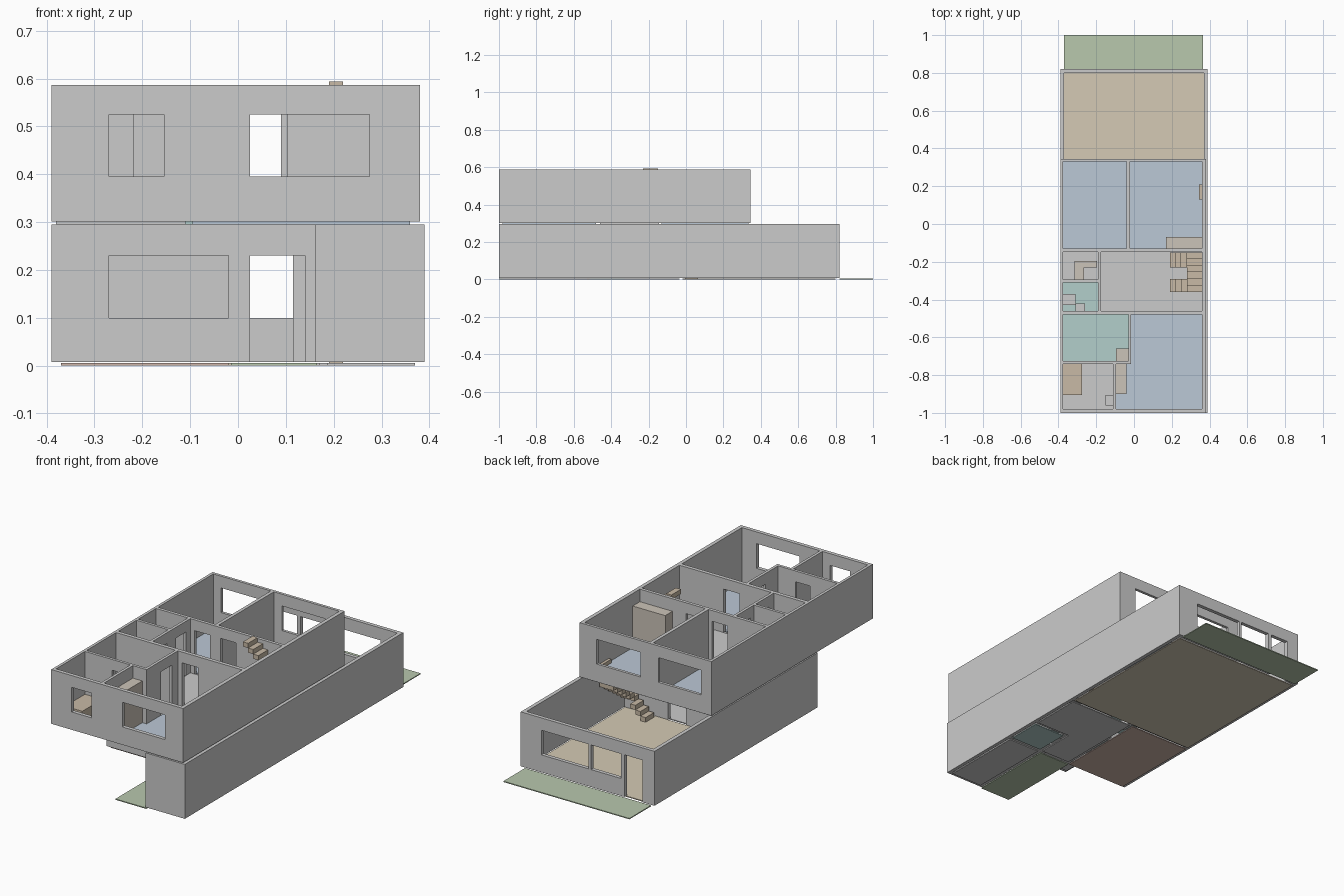
import bpy, bmesh
from mathutils import Vector

if "Cube" in bpy.data.objects:
    bpy.data.objects.remove(bpy.data.objects["Cube"])

MATS = {}
COLORS = {
    "blue": (0.50, 0.58, 0.67), "teal": (0.45, 0.62, 0.60), "beige": (0.66, 0.59, 0.46),
    "green": (0.48, 0.58, 0.42), "red": (0.62, 0.46, 0.40), "wood": (0.58, 0.49, 0.38),
    "stone": (0.60, 0.55, 0.48),
}


def finish(name, bm, color=None):
    bmesh.ops.recalc_face_normals(bm, faces=bm.faces)
    me = bpy.data.meshes.new(name)
    bm.to_mesh(me)
    bm.free()
    ob = bpy.data.objects.new(name, me)
    bpy.context.collection.objects.link(ob)
    if color:
        if color not in MATS:
            MATS[color] = bpy.data.materials.new(color)
            MATS[color].diffuse_color = (*COLORS[color], 1)
        me.materials.append(MATS[color])
    return ob


def add_box(bm, x0, x1, y0, y1, z0, z1):
    vs = bmesh.ops.create_cube(bm, size=1)["verts"]
    for v in vs:
        v.co = Vector(((x0 + x1) / 2 + v.co.x * (x1 - x0),
                       (y0 + y1) / 2 + v.co.y * (y1 - y0),
                       (z0 + z1) / 2 + v.co.z * (z1 - z0)))


def box(name, x0, x1, y0, y1, z0, z1, color=None):
    bm = bmesh.new()
    add_box(bm, x0, x1, y0, y1, z0, z1)
    return finish(name, bm, color)


def wall(name, axis, at, a, b, z0, z1, holes=(), t=0.02):
    """Wall along axis from a to b, occupying at..at+t; holes are (a, b, z0, z1)."""
    bm = bmesh.new()
    us = sorted({a, b, *[h[0] for h in holes], *[h[1] for h in holes]})
    zs = sorted({z0, z1, *[h[2] for h in holes], *[h[3] for h in holes]})

    def pt(u, z):
        return bm.verts.new((u, at, z) if axis == "x" else (at, u, z))
    for u0, u1 in zip(us, us[1:]):
        for w0, w1 in zip(zs, zs[1:]):
            um, wm = (u0 + u1) / 2, (w0 + w1) / 2
            if not any(h[0] < um < h[1] and h[2] < wm < h[3] for h in holes):
                bm.faces.new([pt(u0, w0), pt(u1, w0), pt(u1, w1), pt(u0, w1)])
    bmesh.ops.remove_doubles(bm, verts=bm.verts, dist=1e-5)
    res = bmesh.ops.extrude_face_region(bm, geom=bm.faces[:], use_keep_orig=True)
    shift = (0, t, 0) if axis == "x" else (t, 0, 0)
    bmesh.ops.translate(bm, vec=shift, verts=[g for g in res["geom"] if isinstance(g, bmesh.types.BMVert)])
    return finish(name, bm)


def stairs(name, y0, z0, rise=0.0244):
    """U-shaped flight: in along +x, along the side wall, back along -x."""
    bm = bmesh.new()
    steps = [(0.19 + 0.03 * i, 0.22 + 0.03 * i, y0, y0 + 0.07) for i in range(3)]
    steps += [(0.28, 0.36, y0 + 0.035 * i, y0 + 0.035 * (i + 1)) for i in range(6)]
    steps += [(0.25 - 0.03 * i, 0.28 - 0.03 * i, y0 + 0.13, y0 + 0.21) for i in range(3)]
    for i, s in enumerate(steps):
        add_box(bm, *s, z0 + rise * i, z0 + rise * (i + 1))
    return finish(name, bm, "wood")


# Ground storey floors
F = 0.005
for n, x0, x1, y0, y1, c in [
    ("back_garden", -0.37, 0.365, 0.82, 1.0, "green"),
    ("porch", -0.015, 0.165, -1.0, -0.535, "green"),
    ("family_floor", -0.37, 0.37, -0.02, 0.80, "beige"),
    ("front_room_floor", -0.37, -0.02, -0.53, -0.035, "red"),
    ("hall_floor", 0.0, 0.17, -0.515, -0.035, None),
    ("hall_floor_side", 0.17, 0.37, -0.31, -0.035, None),
    ("washroom_floor", 0.19, 0.37, -0.51, -0.33, "teal"),
    ("store_floor", 0.187, 0.37, -0.98, -0.53, None),
]:
    box(n, x0, x1, y0, y1, 0, F, c)

# Ground storey walls
L, H = 0.008, 0.295
D, W0, W1 = 0.23, 0.10, 0.23
for n, axis, at, a, b, holes in [
    ("lower_left_wall", "y", -0.39, -0.54, 0.82, []),
    ("lower_right_wall", "y", 0.37, -1.0, 0.82, []),
    ("lower_back_wall", "x", 0.80, -0.37, 0.37,
     [(-0.005, 0.27, W0, W1), (-0.195, -0.02, W0, W1), (-0.32, -0.215, L, D)]),
    ("lower_front_wall", "x", -0.54, -0.37, 0.162,
     [(-0.27, -0.02, W0, W1), (0.025, 0.14, L, D)]),
    ("store_front_wall", "x", -1.0, 0.162, 0.37, []),
    ("store_side_wall", "y", 0.162, -0.98, -0.52, []),
    ("store_back_wall", "x", -0.54, 0.182, 0.37, []),
    ("lower_cross_wall", "x", -0.035, -0.37, 0.37, [(0.01, 0.115, L, D)]),
    ("front_room_wall", "y", -0.02, -0.52, -0.035, [(-0.2, -0.1, L, D)]),
    ("washroom_side_wall", "y", 0.162, -0.52, -0.31, [(-0.45, -0.37, L, D)]),
    ("washroom_back_wall", "x", -0.33, 0.182, 0.37, []),
]:
    wall(n, axis, at, a, b, L, H, holes)

# Upper storey floors
for n, x0, x1, y0, y1, c in [
    ("back_left_bedroom_floor", -0.38, -0.04, -0.13, 0.335, "blue"),
    ("back_right_bedroom_floor", -0.02, 0.36, -0.13, 0.335, "blue"),
    ("landing_floor", -0.175, 0.36, -0.46, -0.145, None),
    ("laundry_floor", -0.38, -0.19, -0.295, -0.145, None),
    ("small_bath_floor", -0.38, -0.19, -0.46, -0.31, "teal"),
    ("large_bath_floor", -0.38, -0.03, -0.725, -0.48, "teal"),
    ("front_bedroom_floor", -0.015, 0.36, -0.98, -0.48, "blue"),
    ("front_bedroom_floor_side", -0.095, -0.015, -0.98, -0.74, "blue"),
    ("dressing_floor", -0.38, -0.11, -0.98, -0.74, None),
]:
    box(n, x0, x1, y0, y1, 0.295, 0.301, c)

# Upper storey walls
L, H = 0.301, 0.587
D, W0, W1 = 0.53, 0.395, 0.525
for n, axis, at, a, b, t, holes in [
    ("upper_left_wall", "y", -0.39, -1.0, 0.345, 0.015, []),
    ("upper_right_wall", "y", 0.36, -1.0, 0.345, 0.02, []),
    ("upper_front_wall", "x", -1.0, -0.375, 0.36, 0.02,
     [(-0.27, -0.155, W0, W1), (0.025, 0.275, W0, W1)]),
    ("upper_back_wall", "x", 0.33, -0.375, 0.36, 0.015,
     [(-0.33, -0.08, W0, W1), (0.025, 0.28, W0, W1)]),
    ("back_bedrooms_wall", "x", -0.147, -0.375, 0.36, 0.017,
     [(-0.15, -0.06, L, D), (0.0, 0.09, L, D)]),
    ("between_bedrooms_wall", "y", -0.04, -0.13, 0.33, 0.018, []),
    ("front_bedrooms_wall", "x", -0.48, -0.375, 0.36, 0.02, [(0.01, 0.103, L, D)]),
    ("landing_side_wall", "y", -0.19, -0.46, -0.147, 0.015,
     [(-0.265, -0.185, L, D), (-0.42, -0.34, L, D)]),
    ("laundry_wall", "x", -0.31, -0.375, -0.19, 0.015, []),
    ("dressing_wall", "x", -0.74, -0.375, -0.015, 0.015, [(-0.217, -0.13, L, D)]),
    ("dressing_side_wall", "y", -0.11, -0.98, -0.74, 0.015, []),
    ("large_bath_side_wall", "y", -0.03, -0.725, -0.48, 0.015, [(-0.62, -0.53, L, D)]),
]:
    wall(n, axis, at, a, b, L, H, holes, t)

# Stairs between storeys and up to the roof
stairs("lower_stairs", -0.005, F)
stairs("upper_stairs", -0.36, 0.301)

# Fittings on the upper storey
for n, x0, x1, y0, y1, h, c in [
    ("back_wardrobe", 0.17, 0.36, -0.13, -0.07, 0.22, "stone"),
    ("wall_shelf", 0.345, 0.36, 0.13, 0.21, 0.02, "wood"),
    ("front_wardrobe", -0.095, -0.04, -0.90, -0.74, 0.22, "stone"),
    ("dressing_bench", -0.375, -0.275, -0.905, -0.74, 0.06, "wood"),
    ("dressing_stool", -0.15, -0.11, -0.96, -0.905, 0.08, None),
    ("large_bath_basin", -0.095, -0.03, -0.725, -0.66, 0.09, "stone"),
    ("laundry_counter", -0.315, -0.195, -0.23, -0.195, 0.09, "stone"),
    ("laundry_cabinet", -0.315, -0.265, -0.295, -0.23, 0.09, "stone"),
    ("small_bath_toilet", -0.375, -0.31, -0.43, -0.37, 0.06, None),
    ("small_bath_basin", -0.31, -0.26, -0.46, -0.42, 0.09, None),
]:
    box(n, x0, x1, y0, y1, 0.301, 0.301 + h, c)

for m in bpy.data.materials:
    if m.users and not m.is_grease_pencil:
        m.use_nodes = True
        m.node_tree.nodes["Principled BSDF"].inputs["Base Color"].default_value = m.diffuse_color
